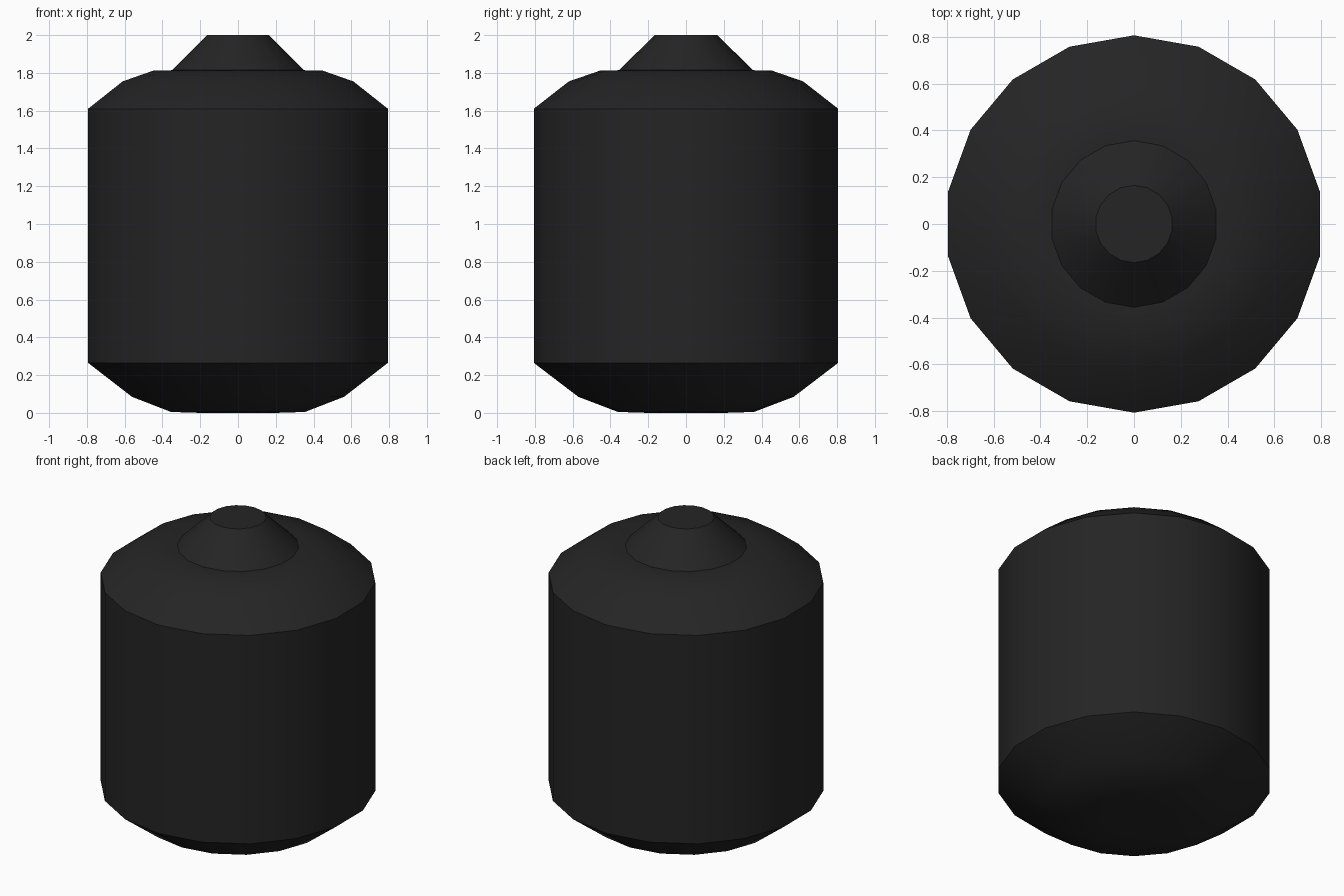
import bpy
import math

cube = bpy.data.objects.get("Cube")
if cube:
    bpy.data.objects.remove(cube, do_unlink=True)

SIDES = 18

black = bpy.data.materials.new("matte black")
black.use_nodes = True
COLOUR = (0.018, 0.018, 0.018, 1.0)
black.diffuse_color = COLOUR
black.node_tree.nodes["Principled BSDF"].inputs["Base Color"].default_value = COLOUR


def lathe(name, profile):
    """Turn a bottom-to-top (radius, height) profile around z and cap both ends."""
    verts = []
    for radius, height in profile:
        for i in range(SIDES):
            angle = math.pi / 2 + math.tau * i / SIDES
            verts.append((radius * math.cos(angle), radius * math.sin(angle), height))
    faces = [tuple(reversed(range(SIDES)))]
    for ring in range(len(profile) - 1):
        low, high = ring * SIDES, (ring + 1) * SIDES
        for i in range(SIDES):
            j = (i + 1) % SIDES
            faces.append((low + i, low + j, high + j, high + i))
    faces.append(tuple(range(len(verts) - SIDES, len(verts))))

    mesh = bpy.data.meshes.new(name)
    mesh.from_pydata(verts, [], faces)
    mesh.materials.append(black)
    obj = bpy.data.objects.new(name, mesh)
    bpy.context.collection.objects.link(obj)
    bpy.ops.object.select_all(action="DESELECT")
    obj.select_set(True)
    bpy.context.view_layer.objects.active = obj
    bpy.ops.object.shade_smooth_by_angle(angle=math.radians(30))
    return obj


# Drum with rounded-off base and domed shoulder
lathe("body", [(0.2, 0), (0.36, 0.005), (0.57, 0.085), (0.806, 0.265),
               (0.806, 1.61), (0.62, 1.755), (0.455, 1.812), (0.36, 1.814)])

# Tapered cap on top
lathe("top_cone", [(0.36, 1.81), (0.165, 2.0)])
